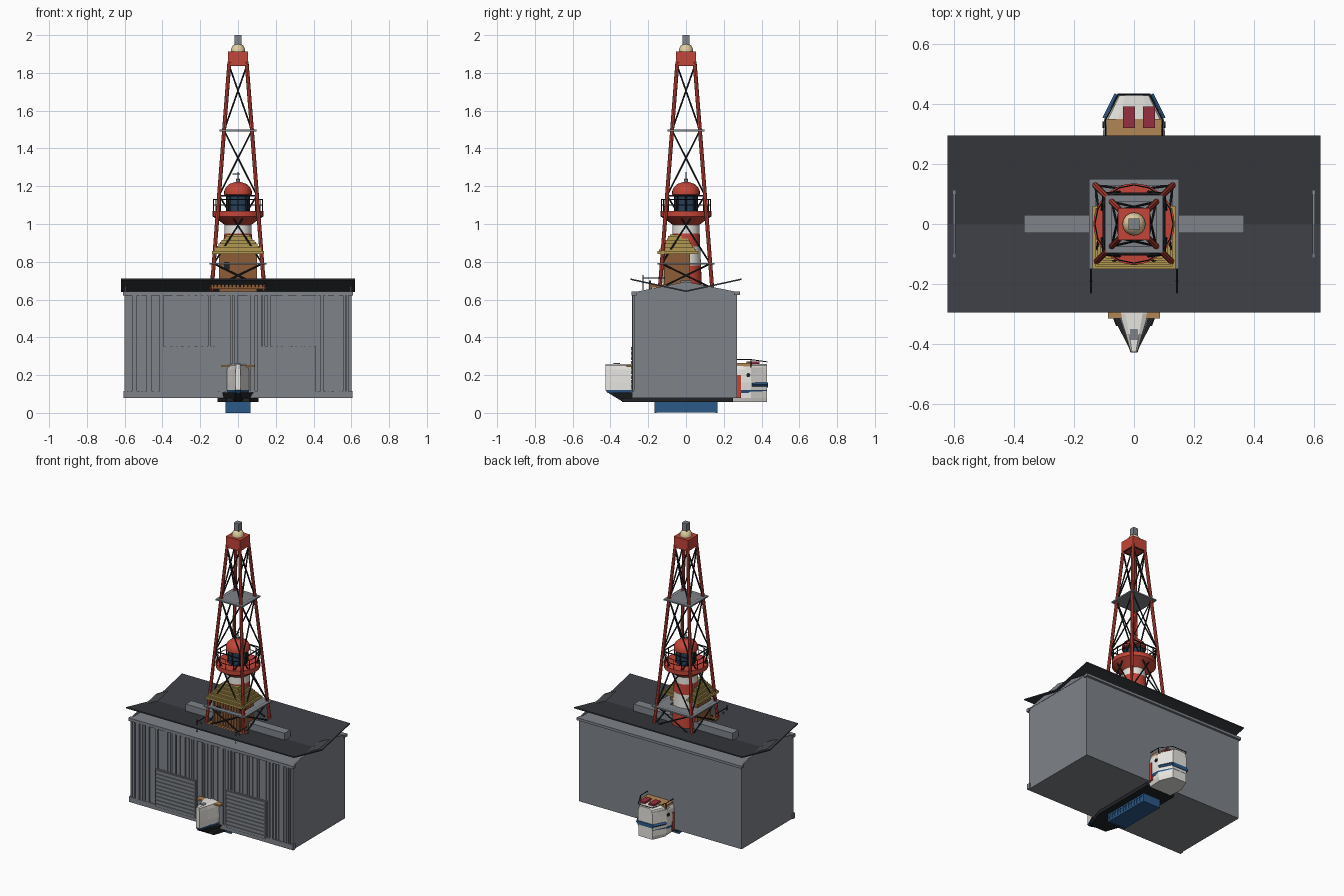
import bpy, bmesh, random
from math import cos, sin, pi
from mathutils import Vector

if "Cube" in bpy.data.objects:
    bpy.data.objects.remove(bpy.data.objects["Cube"])

random.seed(4)
MATS = {}
COL = dict(wall=(.21, .225, .25), roof=(.042, .046, .055), red=(.55, .06, .04), white=(.8, .78, .74),
           brown=(.27, .11, .04), gold=(.45, .32, .08), blue=(.025, .1, .25), navy=(.02, .05, .1),
           dark=(.015, .017, .02), cream=(.75, .62, .35), wine=(.3, .03, .05), tan=(.45, .24, .09))


def finish(name, bm, col):
    bmesh.ops.recalc_face_normals(bm, faces=bm.faces)
    me = bpy.data.meshes.new(name)
    bm.to_mesh(me)
    bm.free()
    ob = bpy.data.objects.new(name, me)
    bpy.context.collection.objects.link(ob)
    if col not in MATS:
        MATS[col] = bpy.data.materials.new(col)
        MATS[col].diffuse_color = (*COL[col], 1)
    me.materials.append(MATS[col])
    return ob


def add_box(bm, x0, x1, y0, y1, z0, z1):
    r = bmesh.ops.create_cube(bm, size=1)
    for v in r['verts']:
        v.co = Vector((x0 + (v.co.x + .5) * (x1 - x0), y0 + (v.co.y + .5) * (y1 - y0),
                       z0 + (v.co.z + .5) * (z1 - z0)))


def boxes(name, col, *bs):
    bm = bmesh.new()
    for b in bs:
        add_box(bm, *b)
    return finish(name, bm, col)


def bars(name, col, segs, r, n=6):
    bm = bmesh.new()
    for a, b in segs:
        a, b = Vector(a), Vector(b)
        d = b - a
        m = d.to_track_quat('Z', 'Y').to_matrix().to_4x4()
        m.translation = (a + b) / 2
        bmesh.ops.create_cone(bm, cap_ends=True, segments=n, radius1=r, radius2=r, depth=d.length, matrix=m)
    return finish(name, bm, col)


def loft(name, col, rings):
    bm = bmesh.new()
    vs = [[bm.verts.new(p) for p in ring] for ring in rings]
    n = len(vs[0])
    for a, b in zip(vs, vs[1:]):
        for i in range(n):
            bm.faces.new((a[i], a[(i + 1) % n], b[(i + 1) % n], b[i]))
    bm.faces.new(vs[0])
    bm.faces.new(vs[-1])
    return finish(name, bm, col)


def lathe(name, col, prof, n=32):
    ob = loft(name, col, [[(r * cos(2 * pi * i / n), r * sin(2 * pi * i / n), z) for i in range(n)] for r, z in prof])
    bpy.context.view_layer.objects.active = ob
    ob.select_set(True)
    bpy.ops.object.shade_smooth_by_angle()
    ob.select_set(False)
    return ob


# Warehouse body, plinth, eaves
boxes('warehouse_walls', 'wall', (-.6, .6, -.275, .27, .08, .64))
boxes('front_plinth', 'wall', (-.607, .607, -.285, -.26, .08, .115))
boxes('eaves', 'wall', (-.608, .608, -.288, -.262, .622, .642), (-.608, .608, .255, .285, .625, .642))
ribs, x = [], -.6
while x < .585:
    w = random.uniform(.008, .028)
    ribs.append((x, min(x + w, .6), -.275 - random.uniform(.003, .01), -.27, .1, .625))
    x += w + random.uniform(.004, .014)
boxes('front_cladding', 'wall', *ribs)
for s in (-1, 1):
    c = s * .26
    boxes('roller_door', 'wall', (c - .15, c + .15, -.286, -.27, .1, .355),
          *[(c - .145, c + .145, -.292, -.28, .105 + i * .025, .124 + i * .025) for i in range(10)])

# Butterfly roof panels, thin end gables, ridge vent
for s in (-1, 1):
    sec = [(0, .640), (s * .295, .704), (s * .295, .712), (0, .648)]
    loft('roof_panel', 'roof', [[(x, y, z) for y, z in sec] for x in (-.62, .62)])
    loft('end_gable', 'wall', [[(x, -.28, .638), (x, .28, .638), (x, 0, .695)] for x in (s * .594, s * .602)])
boxes('ridge_vent', 'wall', (-.365, .365, -.03, .03, .65, .7))

# Blue container below, with corrugated sides
boxes('container', 'blue', (-.06, .06, -.16, .16, .004, .12), (-.065, .065, -.167, -.155, 0, .12),
      (-.065, .065, .155, .167, 0, .12), (-.065, .065, -.165, .165, .045, .055), (-.065, .065, -.165, .165, .002, .012),
      *[(-.064, .064, -.145 + i * .026, -.132 + i * .026, .008, .055) for i in range(11)])


# Boat running through the warehouse
def deckline(z, k=1, bow=-.425, stern=.43):
    half = [(.012, bow), (.03, bow + .06), (.052, -.3), (.08, -.2), (.1, -.05), (.1, .3), (.097, .345), (.052, stern)]
    return [(w * k, y, z) for w, y in half] + [(-w * k, y, z) for w, y in reversed(half)]


loft('boat_hull', 'white', [deckline(.118), deckline(.16, 1.03), deckline(.23), deckline(.252, .9), deckline(.26, .55)])
loft('hull_stripe', 'blue', [deckline(.105, .97, -.415, .425), deckline(.121, 1.02, -.427, .429)])
loft('hull_bottom', 'dark', [[(x, y, z) for x, y in ((-.06, -.34), (.06, -.34), (.108, -.2), (.108, .25),
                             (-.108, .25), (-.108, -.2))] for z in (.057, .08)])
loft('bow_underside', 'dark', [[(s * w, y, z) for s, w in ((-1, w0), (1, w0), (1, w1), (-1, w1)) for y in
                               [y0 if w == w0 else -.25]] for w0, w1, y0, z in
                               ((.02, .09, -.34, .062), (.015, .1, -.415, .108))])
loft('stern_hull', 'white', [[(x, y, z) for x, y in ((-.09 * k, .25), (.09 * k, .25), (.096 * k, .345), (.052, .428),
                             (-.052, .428), (-.096 * k, .345))] for z, k in ((.057, .9), (.08, 1), (.24, 1.03))])
boxes('aft_deck', 'tan', (-.092, .092, .25, .35, .245, .263))
boxes('fore_deck', 'tan', (-.087, -.035, -.315, -.27, .244, .254), (.035, .087, -.315, -.27, .244, .254))
boxes('bow_hatch', 'wall', (-.014, .014, -.385, -.35, .25, .263))
for x in (-.017, .05):
    boxes('seat', 'wine', (x - .02, x + .02, .32, .39, .258, .272))
boxes('stern_window', 'blue', (-.055, .055, .42, .434, .135, .16))
for s in (-1, 1):
    bars('stern_side_stripe', 'blue', [((s * .096, .35, .15), (s * .056, .43, .15))], .01, 4)
    boxes('side_fender', 'red', (s * .1 - .005, s * .1 + .005, .25, .29, .08, .2))
    bars('porthole', 'dark', [((s * .09, .33, .2), (s * .105, .33, .2))], .011, 12)
    bars('boat_rail', 'dark', [((s * .095, .27, .282), (s * .095, .345, .282)), ((s * .095, .345, .24),
         (s * .095, .345, .282)), ((s * .095, .345, .282), (s * .052, .43, .27))], .0025)
bars('stern_rail', 'dark', [((-.052, .43, .27), (.052, .43, .27))], .0025)

# Lighthouse
def tr(z):
    return .085 - (z - .64) * .04


zs = [.64, .78, .88, .95, 1.03]
for i, (a, b) in enumerate(zip(zs, zs[1:])):
    lathe('lighthouse_band', ('red', 'white')[i % 2], [(tr(a), a), (tr(b), b)])
lathe('gallery', 'red', [(.07, .995), (.11, 1.025), (.135, 1.04), (.135, 1.068), (.06, 1.07)])
lathe('lantern_glass', 'navy', [(.06, 1.065), (.06, 1.165)], 16)
ang = [2 * pi * i / 16 for i in range(17)]
bars('lantern_frame', 'dark', [((.06 * cos(a), .06 * sin(a), 1.065), (.06 * cos(a), .06 * sin(a), 1.16))
                               for a in ang[:16:2]], .004)
lathe('lantern_dome', 'red', [(.06, 1.15), (.073, 1.155), (.073, 1.175), (.064, 1.195), (.045, 1.212), (.02, 1.221), (.005, 1.223)])
lathe('finial', 'wall', [(.004, 1.21), (.01, 1.228), (.01, 1.236), (.003, 1.245), (.002, 1.275)], 12)
bars('weather_vane', 'dark', [((-.03, 0, 1.265), (.01, 0, 1.265))], .002)
rail = [((.13 * cos(a), .13 * sin(a), z), (.13 * cos(b), .13 * sin(b), z)) for a, b in zip(ang, ang[1:]) for z in (1.1, 1.13)]
bars('gallery_rail', 'dark', rail + [((.13 * cos(a), .13 * sin(a), 1.065), (.13 * cos(a), .13 * sin(a), 1.13))
                                     for a in ang[:16]], .0025)

# Timber hut with stepped golden roof and veranda
boxes('hut_walls', 'brown', (-.1, .1, -.115, .02, .64, .845),
      *[(-.1 + i * .02, -.088 + i * .02, -.12, -.11, .66, .84) for i in range(10)])
boxes('hut_window', 'dark', (-.075, -.045, -.123, -.115, .76, .8))
for i in range(5):
    w, z = .138 - i * .017, .842 + i * .02
    d = .105 - i * .014
    boxes('hut_roof_tier', 'gold', (-w, w, -.045 - d, -.045 + d, z, z + .014),
          (-w + .01, w - .01, -.045 - d + .008, -.045 + d - .008, z + .012, z + .022))
boxes('veranda_deck', 'brown', *[(-.148 + i * .02, -.131 + i * .02, -.195, -.1, .665, .68) for i in range(15)],
      (-.15, .15, -.19, -.18, .655, .667))
for s in (-1, 1):
    bars('veranda_posts', 'brown', [((s * .143, -.19, .65), (s * .143, -.19, .7))], .005)
    bars('veranda_rail', 'dark', [((s * .143, -.228, .65), (s * .143, -.228, .73)),
                                  ((s * .143, -.228, .715), (s * .143, -.11, .715))], .003)


# Lattice mast: legs, cross bracing, platforms and head
def leg(z):
    return .14 - (z - .64) * .0775


Q = [(-1, -1), (1, -1), (1, 1), (-1, 1)]
P = lambda q, z: (q[0] * leg(z), q[1] * leg(z), z)
bars('mast_legs', 'red', [(P(q, .645), P(q, 1.86)) for q in Q], .0105, 8)
lv = [.66, .79, 1.15, 1.495, 1.84]
seg = []
for i in range(4):
    a, b = Q[i], Q[(i + 1) % 4]
    for z0, z1 in zip(lv, lv[1:]):
        seg += [(P(a, z0), P(b, z1)), (P(b, z0), P(a, z1)), (P(a, z1), P(b, z1))]
bars('mast_bracing', 'dark', seg, .0045)
boxes('upper_platform', 'wall', (-.097, .097, -.097, .097, 1.49, 1.499))
boxes('lower_platform', 'wall', (-.15, .15, -.15, -.1, .785, .794), (-.15, .15, .07, .15, .785, .794),
      (-.15, -.07, -.1, .07, .785, .794), (.07, .15, -.1, .07, .785, .794))
boxes('mast_head', 'red', (-.053, .053, -.053, .053, 1.84, 1.912))
lathe('beacon_base', 'cream', [(.038, 1.91), (.038, 1.925), (.028, 1.945), (.018, 1.952)], 16)
boxes('beacon_cap', 'wall', (-.018, .018, -.018, .018, 1.945, 2.0))

for m in bpy.data.materials:
    if m.users and not m.is_grease_pencil:
        m.use_nodes = True
        m.node_tree.nodes["Principled BSDF"].inputs["Base Color"].default_value = m.diffuse_color
